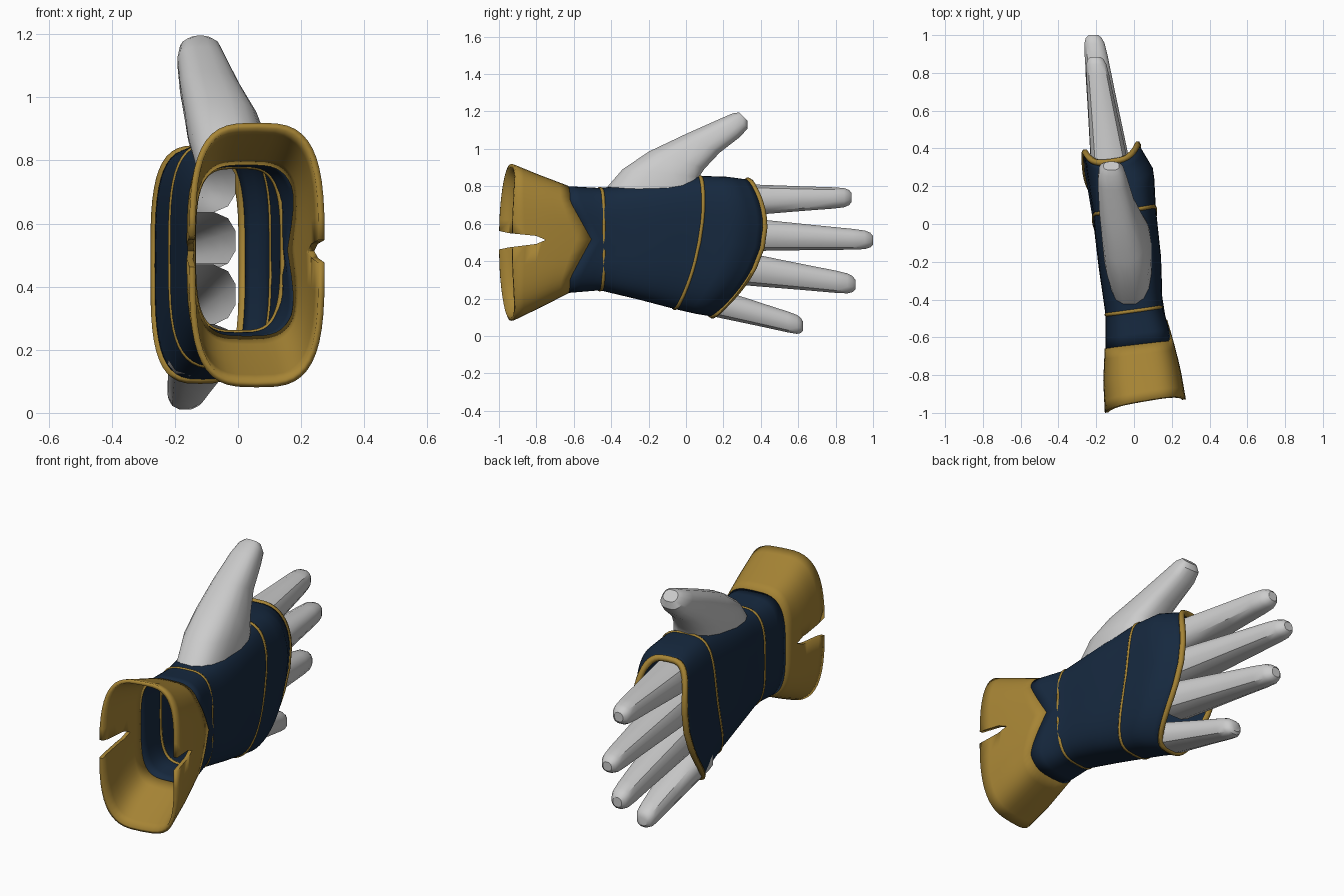
import bpy, bmesh
from math import sin, cos, pi, copysign
from mathutils import Vector

if "Cube" in bpy.data.objects:
    bpy.data.objects.remove(bpy.data.objects["Cube"])


def material(name, color):
    m = bpy.data.materials.new(name)
    m.diffuse_color = color
    m.use_nodes = True
    m.node_tree.nodes["Principled BSDF"].inputs["Base Color"].default_value = m.diffuse_color
    return m


NAVY = material("navy_cloth", (0.008, 0.022, 0.05, 1))
GOLD = material("gold_trim", (0.38, 0.23, 0.035, 1))


def power(v, n):
    return copysign(abs(v) ** (2 / n), v)


def build(name, rings, mat=None, cap=False, closed=False, angle=35):
    """Skin a list of vertex rings."""
    bm = bmesh.new()
    rows = [[bm.verts.new(p) for p in r] for r in rings]
    pairs = list(zip(rows, rows[1:])) + ([(rows[-1], rows[0])] if closed else [])
    for a, b in pairs:
        for i in range(len(a)):
            j = (i + 1) % len(a)
            bm.faces.new((a[i], a[j], b[j], b[i]))
    if cap:
        bm.faces.new(rows[-1])
    bmesh.ops.recalc_face_normals(bm, faces=bm.faces)
    me = bpy.data.meshes.new(name)
    bm.to_mesh(me)
    bm.free()
    ob = bpy.data.objects.new(name, me)
    bpy.context.collection.objects.link(ob)
    if mat:
        me.materials.append(mat)
    bpy.ops.object.select_all(action='DESELECT')
    bpy.context.view_layer.objects.active = ob
    ob.select_set(True)
    bpy.ops.object.shade_smooth_by_angle(angle=angle * pi / 180)
    return ob


# Glove stations: y at top, middle, bottom, z top, z bottom, x centre, x half width, y skew
STATIONS = [
    (-.935, -.965, -.935, .91, .09, .06, .205, .035),
    (-.80, -.80, -.80, .855, .155, .042, .195, .03),
    (-.64, -.64, -.64, .795, .235, .027, .172, .02),
    (-.46, -.46, -.46, .785, .25, .0, .145, .02),
    (-.20, -.20, -.25, .815, .20, -.022, .16, .02),
    (.07, .05, -.06, .85, .15, -.05, .16, .02),
    (.22, .25, .05, .845, .125, -.07, .17, .02),
    (.33, .385, .14, .83, .11, -.12, .14, .02),
]
N = 48


def surface(u, a):
    """Point on the glove at station position u and angle a round it."""
    i = min(int(u), len(STATIONS) - 2)
    f = u - i
    yt, ym, yb, zt, zb, xc, xh, sk = [p + (q - p) * f for p, q in zip(STATIONS[i], STATIONS[i + 1])]
    cx, t = power(cos(a), 3.4), (power(sin(a), 3.4) + 1) / 2
    y = yb * (1 - t) * (1 - 2 * t) + ym * 4 * t * (1 - t) + yt * t * (2 * t - 1)
    return Vector((xc + xh * cx, y + sk * cx, zb + (zt - zb) * t))


ANGLES = [2 * pi * i / N for i in range(N)]


def seam(a):
    """Cuff edge, running to a point on the outer side."""
    z = surface(2.3, a).z
    return 2 + (.62 * max(0, 1 - abs(z - .515) / .2) if cos(a) > 0 else 0)


def thicken(ob, t):
    m = ob.modifiers.new("thickness", 'SOLIDIFY')
    m.thickness, m.offset = t, 0


# Flared cuff and cloth sleeve share the same surface
cuff = build("cuff", [[surface(seam(a) * k / 6, a) for a in ANGLES] for k in range(7)], GOLD)
thicken(cuff, .02)
sleeve = build("hand_sleeve", [[surface(seam(a) + (7 - seam(a)) * k / 15, a) for a in ANGLES]
                               for k in range(16)], NAVY)
thicken(sleeve, .012)

# Slits through both sides of the cuff
SLIT = [(-1.1, .44), (-.95, .473), (-.8, .492), (-.75, .513), (-.8, .535), (-.95, .55), (-1.1, .585)]
cutter = build("slit_cutter", [[(x, y, z) for y, z in SLIT] for x in (-.5, .5)], cap=True)
bm = bmesh.new()
bm.from_mesh(cutter.data)
bmesh.ops.holes_fill(bm, edges=bm.edges)
bmesh.ops.recalc_face_normals(bm, faces=bm.faces)
bm.to_mesh(cutter.data)
bm.free()
cutter.hide_render = True
cut = cuff.modifiers.new("slits", 'BOOLEAN')
cut.operation, cut.object, cut.solver = 'DIFFERENCE', cutter, 'EXACT'
bpy.context.view_layer.objects.active = cuff
for m in list(cuff.modifiers):
    bpy.ops.object.modifier_apply(modifier=m.name)
bpy.data.objects.remove(cutter)


# Gold piping
def piping(name, u, r):
    rings = []
    for a in ANGLES:
        c = surface(u, a)
        d = surface(u, a + .02) - surface(u, a - .02)
        d.y = 0
        out = d.cross(Vector((0, 1, 0))).normalized()
        rings.append([c + r * (cos(k * pi / 3) * out + sin(k * pi / 3) * Vector((0, 1, 0)))
                      for k in range(6)])
    build(name, rings, GOLD, closed=True, angle=65)


piping("wrist_piping", 3, .012)
piping("knuckle_piping", 5, .012)
piping("finger_rim", 7, .018)


# Section spanning two (y, z) points, with a width in x
def section(p, q, xc, xh, n, sides):
    mid = [(i + j) / 2 for i, j in zip(p, q)]
    half = [(i - j) / 2 for i, j in zip(p, q)]
    pts = []
    for k in range(sides):
        a = 2 * pi * (k + .5) / sides
        s = power(sin(a), n) / power(sin(pi / 2 - pi / sides * (sides // 2 % 2 == 0)), n)
        pts.append((xc + xh * power(cos(a), n), mid[0] + half[0] * s, mid[1] + half[1] * s))
    return pts


# Fingers: base (y, z, half height), tip (y, z, half height), tip x
FINGERS = {
    "index_finger": ((.22, .725, .09), (.885, .74, .05), -.205),
    "middle_finger": ((.26, .545, .092), (1.0, .512, .048), -.215),
    "ring_finger": ((.2, .375, .095), (.905, .275, .052), -.21),
    "little_finger": ((.08, .2, .082), (.625, .053, .05), -.17),
}
for name, (b, t, tx) in FINGERS.items():
    rings = []
    for f, s in ((0, 1), (.3, 1), (.6, 1), (.85, 1.02), (.94, .98), (.98, .8), (1, .5)):
        y, z, h = [i + (j - i) * f for i, j in zip(b, t)]
        xc, xh = -.115 + (tx + .115) * f, .11 - .057 * f
        rings.append(section((y, z + h * s), (y, z - h * s), xc, xh * s, 2.5, 12))
    build(name, rings, cap=True)

# Thumb: back edge, front edge, x centre, x half width
THUMB = [
    ((-.44, .775), (.07, .80), -.02, .115),
    ((-.34, .89), (.07, .85), -.035, .125),
    ((-.2, .985), (.10, .895), -.055, .115),
    ((0, 1.08), (.18, .98), -.09, .095),
    ((.18, 1.16), (.29, 1.065), -.115, .078),
    ((.25, 1.19), (.33, 1.11), -.12, .065),
    ((.285, 1.195), (.33, 1.15), -.12, .042),
]
build("thumb", [section(p, q, x, h, 2.6, 16) for p, q, x, h in THUMB], cap=True)
